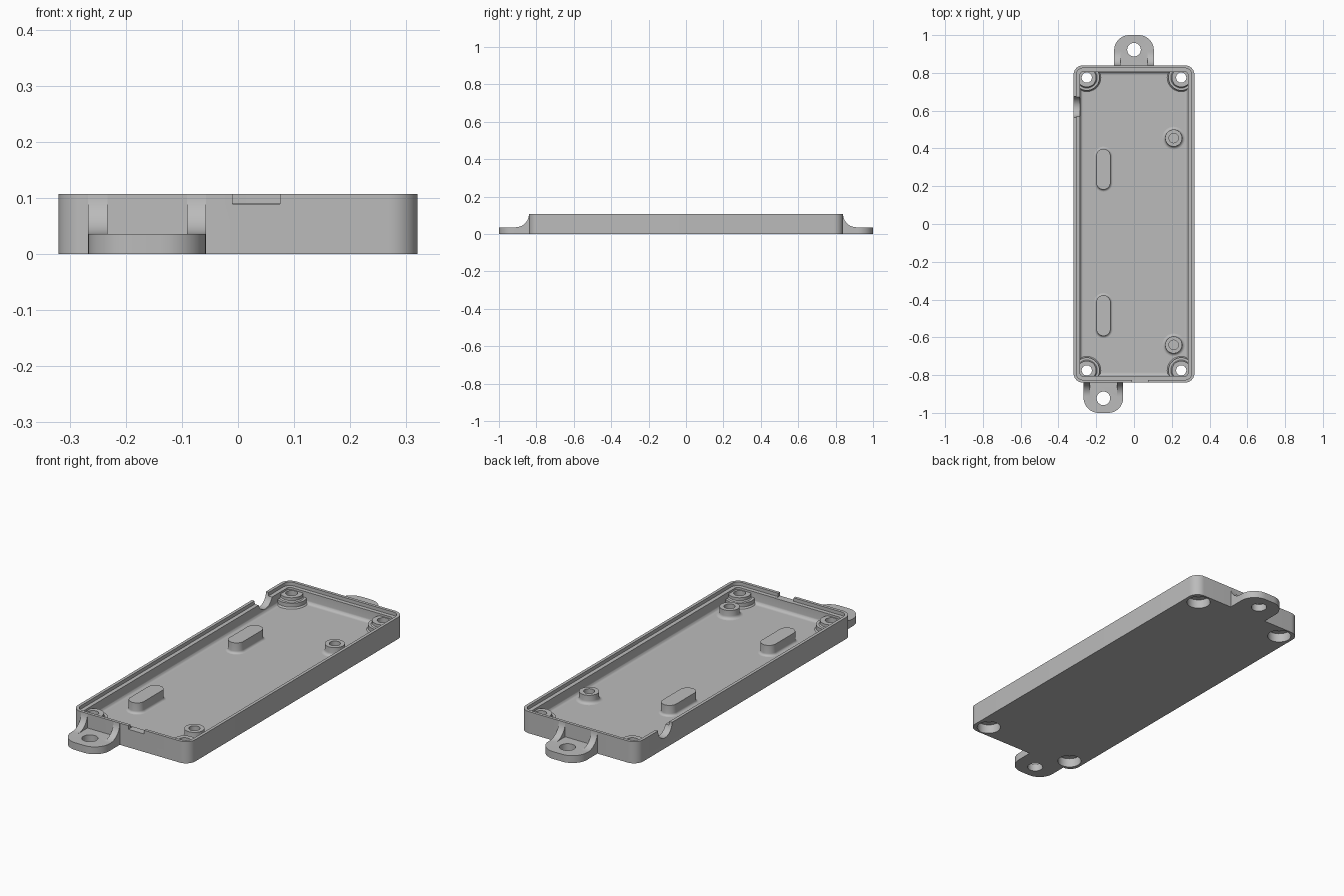
import bpy, bmesh
from math import sin, cos, pi

cube = bpy.data.objects.get("Cube")
if cube:
    bpy.data.objects.remove(cube, do_unlink=True)

# Main dimensions
HX, HY, HEIGHT, FLOOR, LEDGE = 0.32, 0.84, 0.107, 0.035, 0.09
SCREW_X, SCREW_Y = 0.25, 0.775

grey = bpy.data.materials.new("plain grey")
grey.use_nodes = True
grey.diffuse_color = (0.5, 0.5, 0.5, 1)
grey.node_tree.nodes["Principled BSDF"].inputs["Base Color"].default_value = (0.5, 0.5, 0.5, 1)


def rounded_rect(hx, hy, r, z, cy=0, square_back=False, steps=10):
    """Ring of points; square_back keeps the two -y corners sharp."""
    pts = []
    for i, (sx, sy) in enumerate(((1, 1), (-1, 1), (-1, -1), (1, -1))):
        if square_back and sy < 0:
            pts.append((sx * hx, cy - hy, z))
            continue
        for k in range(steps + 1):
            a = (i + k / steps) * pi / 2
            pts.append((sx * (hx - r) + r * cos(a), cy + sy * (hy - r) + r * sin(a), z))
    return pts


def circle(r, z, n=48):
    return [(r * cos(2 * pi * k / n), r * sin(2 * pi * k / n), z) for k in range(n)]


def loft(name, rings, closed=False):
    """Skin a stack of equal rings; cap the ends or join last to first."""
    bm = bmesh.new()
    rows = [[bm.verts.new(p) for p in ring] for ring in rings]
    n = len(rows[0])
    for a, b in zip(rows, rows[1:] + (rows[:1] if closed else [])):
        for k in range(n):
            j = (k + 1) % n
            bm.faces.new((a[k], a[j], b[j], b[k]))
    if not closed:
        bm.faces.new(rows[0])
        bm.faces.new(rows[-1])
    bmesh.ops.remove_doubles(bm, verts=bm.verts, dist=1e-5)
    bmesh.ops.recalc_face_normals(bm, faces=bm.faces)
    mesh = bpy.data.meshes.new(name)
    bm.to_mesh(mesh)
    bm.free()
    mesh.materials.append(grey)
    obj = bpy.data.objects.new(name, mesh)
    bpy.context.collection.objects.link(obj)
    return obj


def box(name, x0, x1, y0, y1, z0, z1):
    return loft(name, [[(x0, y0, z), (x1, y0, z), (x1, y1, z), (x0, y1, z)] for z in (z0, z1)])


def combine(target, tool, operation):
    """Apply a boolean and discard the tool object."""
    bpy.context.view_layer.update()
    mod = target.modifiers.new("boolean", 'BOOLEAN')
    mod.operation, mod.object, mod.solver = operation, tool, 'EXACT'
    bpy.ops.object.select_all(action='DESELECT')
    bpy.context.view_layer.objects.active = target
    target.select_set(True)
    bpy.ops.object.modifier_apply(modifier=mod.name)
    bpy.data.objects.remove(tool, do_unlink=True)


def smooth(obj):
    bpy.ops.object.select_all(action='DESELECT')
    bpy.context.view_layer.objects.active = obj
    obj.select_set(True)
    bpy.ops.object.shade_smooth_by_angle(angle=pi / 6)


def flare(r, z, size, steps=5):
    """(radius, height) pairs of a concave fillet from a wall down to z."""
    angles = [k / steps * pi / 2 for k in range(steps + 1)]
    return [(r + size * (1 - cos(a)), z + size * (1 - sin(a))) for a in angles]


corners = [(sx * SCREW_X, sy * SCREW_Y) for sx in (-1, 1) for sy in (-1, 1)]

# Tray: outer wall, stepped rim, inner wall, filleted floor
profile = [(0, 0), (0, HEIGHT), (0.015, HEIGHT), (0.015, LEDGE), (0.035, LEDGE)]
profile += flare(0.035, FLOOR, 0.015)
tray = loft("tray", [rounded_rect(HX - d, HY - d, 0.05 - d if d < 0.05 else 0.004, z)
                     if d < 0.0499 else rounded_rect(HX - d, HY - d, 0.003, z)
                     for d, z in profile])

# Screw recesses under the corners
for x, y in corners:
    cutter = loft("recess_cutter", [circle(0.058, -0.05), circle(0.058, 0.045)])
    cutter.location = (x, y, 0)
    combine(tray, cutter, 'DIFFERENCE')

# Round cable notch in the side wall and shallow notch in the front rim
cutter = loft("cable_cutter", [circle(0.055, -0.06), circle(0.055, 0.06)])
cutter.rotation_euler = (0, pi / 2, 0)
cutter.location = (-HX, 0.62, HEIGHT)
combine(tray, cutter, 'DIFFERENCE')
combine(tray, box("rim_cutter", -0.01, 0.075, -0.9, -0.8, 0.089, 0.2), 'DIFFERENCE')
smooth(tray)

# Stepped corner bosses with a screw hole and a recess, trimmed inside the walls
boss_profile = [(0.055, 0), (0.055, 0.045), (0.027, 0.045), (0.027, 0.08), (0.05, 0.08),
                (0.05, 0.066), (0.055, 0.061), (0.068, 0.061), (0.068, 0.042),
                (0.075, 0.034), (0.058, 0.034), (0.058, 0)]
for x, y in corners:
    boss = loft("corner_boss", [circle(r, z) for r, z in boss_profile], closed=True)
    boss.location = (x, y, 0)
    trim = loft("trim", [rounded_rect(HX - 0.01, HY - 0.01, 0.04, z) for z in (-0.1, 0.2)])
    combine(boss, trim, 'INTERSECT')
    smooth(boss)

# Board standoffs with blind holes
for y in (0.455, -0.64):
    outer = [(0.045, 0.077)] + flare(0.045, FLOOR, 0.015) + [(0.06, 0.02)]
    inner = [(0.025, 0.04), (0.025, 0.077)]
    post = loft("standoff", [circle(r, z) for r, z in [(0.001, 0.04)] + inner + outer])
    post.location = (0.21, y, 0)
    smooth(post)

# Long locating pegs
for y in (0.29, -0.485):
    shape = [(0.0375, 0.087)] + flare(0.0375, FLOOR, 0.012)
    peg = loft("locating_peg", [rounded_rect(r, r + 0.07, r, z) for r, z in shape])
    peg.location = (-0.162, y, 0)
    smooth(peg)

# Mounting tabs with a hole and two curved side webs
TAB_W, TAB_H, WEB = 0.105, 0.036, 0.034


def mounting_tab(name, x, turn):
    tab = loft(name, [rounded_rect(TAB_W, 0.085, 0.08, z, 0.915, True) for z in (0, TAB_H)])
    hole = loft("hole_cutter", [circle(0.036, -0.1), circle(0.036, 0.1)])
    hole.location = (0, 0.923, 0)
    combine(tab, hole, 'DIFFERENCE')
    r = HEIGHT - TAB_H
    curve = [(HY + r - r * cos(a), HEIGHT - r * sin(a))
             for a in [k / 10 * pi / 2 for k in range(11)]]
    side = [(HY - 0.008, TAB_H - 0.01), (HY - 0.008, HEIGHT)] + curve + [(HY + r, TAB_H - 0.01)]
    for x0 in (-TAB_W, TAB_W - WEB):
        web = loft("web", [[(xx, y, z) for y, z in side] for xx in (x0, x0 + WEB)])
        combine(tab, web, 'UNION')
    tab.location = (x, 0, 0)
    tab.rotation_euler = (0, 0, turn)
    smooth(tab)


mounting_tab("back_mounting_tab", 0, 0)
mounting_tab("front_mounting_tab", -0.162, pi)
